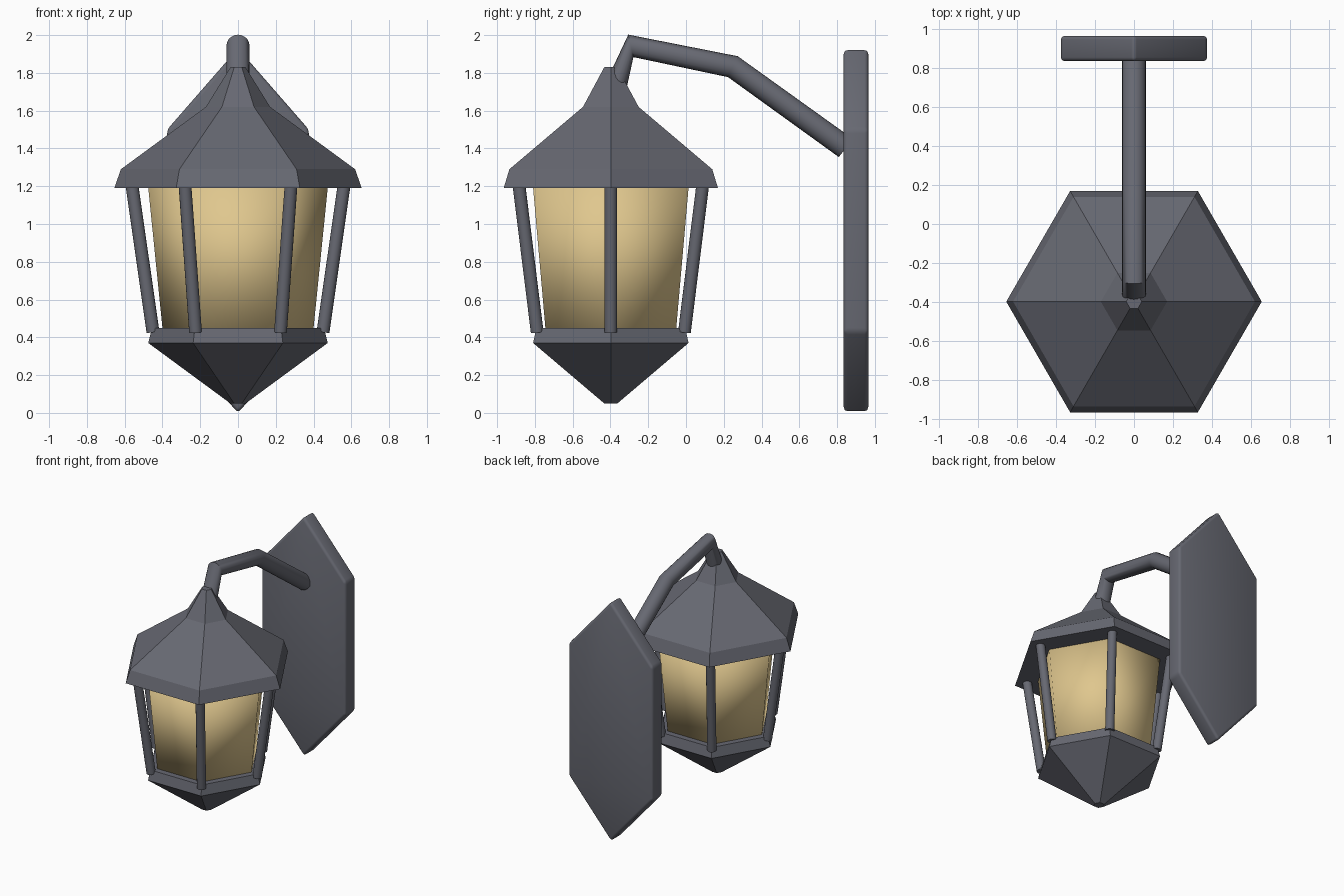
import bpy, bmesh, math
from mathutils import Vector

cube = bpy.data.objects.get("Cube")
if cube:
    bpy.data.objects.remove(cube, do_unlink=True)

AXIS_Y = -0.398  # lantern centre line


def material(name, rgb):
    m = bpy.data.materials.new(name)
    m.use_nodes = True
    m.diffuse_color = (*rgb, 1)
    m.node_tree.nodes["Principled BSDF"].inputs["Base Color"].default_value = (*rgb, 1)
    return m


metal = material("slate_metal", (0.135, 0.14, 0.168))
amber = material("warm_glass", (0.74, 0.57, 0.27))


def finish(name, bm, mat, smooth_angle=None):
    bmesh.ops.recalc_face_normals(bm, faces=bm.faces)
    mesh = bpy.data.meshes.new(name)
    bm.to_mesh(mesh)
    bm.free()
    mesh.materials.append(mat)
    obj = bpy.data.objects.new(name, mesh)
    bpy.context.collection.objects.link(obj)
    if smooth_angle is not None:
        bpy.ops.object.select_all(action='DESELECT')
        obj.select_set(True)
        bpy.context.view_layer.objects.active = obj
        bpy.ops.object.shade_smooth_by_angle(angle=math.radians(smooth_angle))
    return obj


def loft(rings):
    """Closed skin over a list of equal-length point rings."""
    bm = bmesh.new()
    loops = [[bm.verts.new(p) for p in ring] for ring in rings]
    n = len(loops[0])
    for a, b in zip(loops, loops[1:]):
        for i in range(n):
            j = (i + 1) % n
            bm.faces.new((a[i], a[j], b[j], b[i]))
    bm.faces.new(loops[0])
    bm.faces.new(loops[-1])
    return bm


def ring(center, u, v, radius, sides):
    steps = [2 * math.pi * i / sides for i in range(sides)]
    return [center + radius * (u * math.cos(t) + v * math.sin(t)) for t in steps]


X, Y, Z = Vector((1, 0, 0)), Vector((0, 1, 0)), Vector((0, 0, 1))


def hex_loft(profile):
    """Six-sided body from (corner radius, height) pairs."""
    return loft([ring(Vector((0, AXIS_Y, z)), X, Y, r, 6) for r, z in profile])


# Lantern body
finish("roof", hex_loft([(0.655, 1.19), (0.62, 1.29), (0.17, 1.62), (0.04, 1.83)]), metal)
finish("base", hex_loft([(0.04, 0.05), (0.475, 0.37), (0.455, 0.45)]), metal)
finish("glass", hex_loft([(0.398, 0.43), (0.476, 1.2)]), amber, 180)

# Corner bars
for i in range(6):
    t = i * math.pi / 3
    out = Vector((math.cos(t), math.sin(t), 0))
    foot = Vector((0, AXIS_Y, 0.427)) + out * 0.45
    head = Vector((0, AXIS_Y, 1.23)) + out * 0.565
    side = Z.cross(out)
    across = side.cross((head - foot).normalized())
    finish(f"bar_{i + 1}",
           loft([ring(p, side, across, 0.034, 16) for p in (foot, head)]), metal, 40)

# Bent arm: (y, z) of each ring and the tilt of the ring from vertical
stations = [(-0.38, 1.70, -66), (-0.292, 1.943, -13), (0.248, 1.833, 25), (0.846, 1.403, 37)]
arm = []
for y, z, tilt in stations:
    a = math.radians(tilt)
    arm.append(ring(Vector((0, y, z)), X, Vector((0, math.sin(a), math.cos(a))), 0.061, 20))
finish("arm", loft(arm), metal, 50)

# Wall plate: long hexagon with softened edges
outline = [(0, 0), (0.375, 0.43), (0.375, 1.5), (0, 1.93), (-0.375, 1.5), (-0.375, 0.43)]
plate = loft([[Vector((x, y, z)) for x, z in outline] for y in (0.835, 0.965)])
bmesh.ops.bevel(plate, geom=plate.edges[:], offset=0.02, segments=3,
                profile=0.5, affect='EDGES', clamp_overlap=True)
finish("wall_plate", plate, metal, 35)
